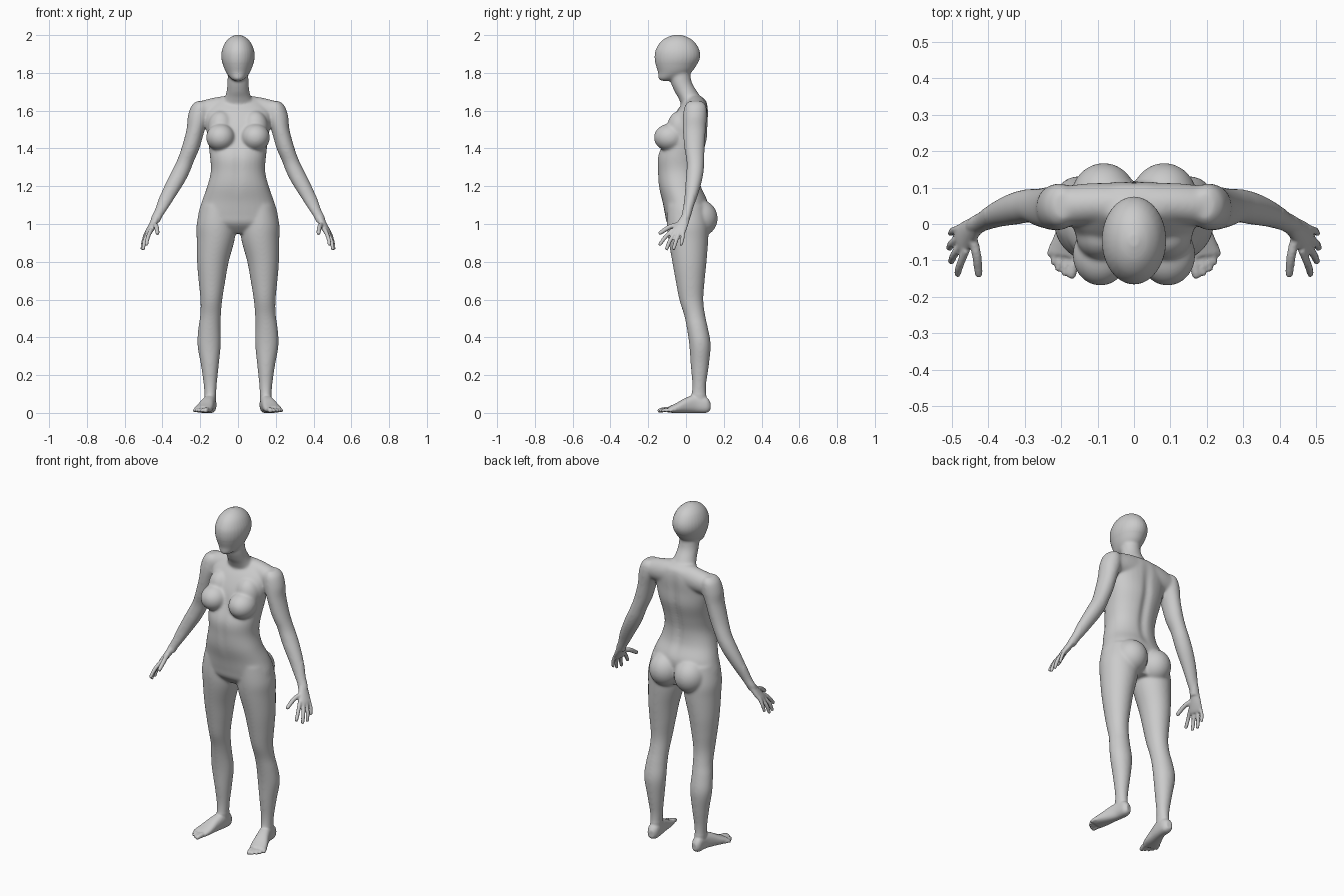
import bpy, bmesh, math
from mathutils import Vector, Matrix

bm = bmesh.new()
X, Y, Z = Vector((1, 0, 0)), Vector((0, 1, 0)), Vector((0, 0, 1))


def spline(rows, steps=5):
    """Catmull-Rom interpolation of (x, y, z, ru, rv) rows."""
    out = []
    for i in range(len(rows) - 1):
        a, b, c, d = (rows[min(max(k, 0), len(rows) - 1)] for k in (i - 1, i, i + 1, i + 2))
        for s in range(steps):
            t = s / steps
            out.append([0.5 * (2 * q + (r - p) * t + (2 * p - 5 * q + 4 * r - w) * t * t
                               + (3 * q - p - 3 * r + w) * t ** 3)
                        for p, q, r, w in zip(a, b, c, d)])
    return out + [rows[-1]]


def loft(rows, u=X, v=Y, side=1, n=2.0, seg=32):
    """Closed tube through elliptical sections spanned by u and v."""
    rings = []
    for x, y, z, ru, rv in spline(rows):
        ring = []
        for k in range(seg):
            a = 2 * math.pi * k / seg
            c, s = math.cos(a), math.sin(a)
            c = math.copysign(abs(c) ** (2 / n), c)
            s = math.copysign(abs(s) ** (2 / n), s)
            p = Vector((x, y, z)) + u * (ru * c) + v * (rv * s)
            ring.append(bm.verts.new((p.x * side, p.y, p.z)))
        rings.append(ring)
    for r0, r1 in zip(rings, rings[1:]):
        for k in range(seg):
            j = (k + 1) % seg
            bm.faces.new((r0[k], r0[j], r1[j], r1[k]))
    bm.faces.new(rings[0][::-1])
    bm.faces.new(rings[-1])


def ball(c, r, side):
    m = Matrix.Translation((c[0] * side, c[1], c[2])) @ Matrix.Diagonal((*r, 1))
    bmesh.ops.create_uvsphere(bm, u_segments=32, v_segments=20, radius=1, matrix=m)


def digit(a, b, c, r, side):
    """Finger or toe: base, middle joint, tip."""
    a, b, c = Vector(a), Vector(b), Vector(c)
    d = (c - a).normalized()
    u = d.cross(X if abs(d.x) < 0.7 else Y).normalized()
    end = c + d * r * 0.5
    loft([(*a, r, r), (*b, r, r), (*c, r * .85, r * .85), (*end, r * .4, r * .4)],
         u, d.cross(u), side, seg=12)


# Head and neck
loft([(0, -.105, 1.757, .015, .025), (0, -.097, 1.768, .036, .05), (0, -.062, 1.8, .062, .086),
      (0, -.052, 1.84, .079, .108), (0, -.046, 1.88, .088, .12), (0, -.045, 1.92, .085, .116),
      (0, -.045, 1.96, .068, .093), (0, -.045, 1.987, .042, .058), (0, -.045, 2.001, .012, .016)])
loft([(0, .04, 1.62, .09, .06), (0, .018, 1.67, .07, .06), (0, 0, 1.7, .061, .06),
      (0, -.025, 1.75, .056, .056), (0, -.035, 1.81, .054, .056)])

# Torso
loft([(0, .02, .95, .1, .07), (0, .0, 1.0, .2, .098), (0, 0, 1.05, .211, .111),
      (0, -.005, 1.12, .191, .12), (0, -.032, 1.2, .163, .113), (0, -.038, 1.28, .144, .113),
      (0, -.03, 1.36, .149, .12), (0, 0, 1.45, .16, .113), (0, .015, 1.53, .172, .101),
      (0, .035, 1.6, .172, .083), (0, .05, 1.65, .13, .058), (0, .045, 1.675, .08, .035)], n=2.2)

for s in (1, -1):
    # Shoulder bar, breast, buttock
    loft([(-.01, .05, 1.615, .06, .07), (.1, .055, 1.605, .058, .069),
          (.19, .05, 1.595, .054, .058), (.225, .05, 1.59, .04, .04)], Y, Z, s)
    ball((.092, -.085, 1.458), (.077, .085, .073), s)
    ball((.09, -.03, 1.51), (.07, .07, .09), s)
    ball((.083, .068, 1.03), (.092, .1, .1), s)

    # Leg
    loft([(.112, 0, 1.1, .085, .1), (.116, .008, 1.0, .103, .11), (.118, .012, .92, .101, .106),
          (.133, .018, .8, .084, .091), (.138, .022, .7, .071, .077), (.141, .028, .6, .058, .064),
          (.145, .045, .52, .055, .056), (.151, .06, .45, .059, .056), (.153, .074, .36, .062, .057),
          (.149, .073, .25, .047, .048), (.147, .07, .15, .035, .037), (.147, .068, .09, .031, .04),
          (.147, .07, .04, .03, .045)], side=s)

    # Foot and toes
    loft([(.143, .128, .035, .016, .022), (.145, .105, .042, .031, .042), (.15, .05, .048, .033, .048),
          (.163, 0, .04, .038, .04), (.178, -.05, .026, .046, .026), (.19, -.09, .017, .046, .016)],
         Vector((.976, .215, 0)), Z, s, n=2.4)
    for base, tip, r in (((.16, -.085), (.172, -.143), .014), ((.182, -.085), (.191, -.138), .01),
                         ((.197, -.08), (.209, -.125), .01), ((.21, -.07), (.222, -.107), .01),
                         ((.22, -.055), (.232, -.085), .01)):
        mid = ((base[0] + tip[0]) / 2, (base[1] + tip[1]) / 2)
        digit((*base, .016), (*mid, .017), (*tip, .012), r, s)

    # Arm
    loft([(.195, .05, 1.65, .025, .035), (.2, .05, 1.625, .047, .057), (.208, .047, 1.57, .058, .064),
          (.224, .044, 1.5, .049, .061), (.252, .045, 1.4, .048, .054), (.28, .05, 1.33, .046, .047),
          (.302, .048, 1.28, .049, .046), (.332, .04, 1.22, .049, .043), (.37, .027, 1.15, .043, .035),
          (.405, .01, 1.08, .033, .027), (.428, 0, 1.04, .029, .025), (.44, -.01, 1.01, .025, .025)],
         side=s)

    # Palm, fingers, thumb
    u = Vector((.29, .957, 0))
    v = Vector((.46, -.45, -.9)).cross(u).normalized()
    loft([(.432, -.003, 1.035, .025, .02), (.455, -.025, .99, .036, .018),
          (.473, -.044, .957, .042, .015), (.48, -.05, .943, .035, .01)], u, v, s)
    digit((.46, -.07, .97), (.477, -.11, .93), (.485, -.138, .892), .011, s)
    digit((.472, -.055, .96), (.494, -.085, .912), (.502, -.103, .868), .011, s)
    digit((.478, -.035, .96), (.5, -.053, .91), (.507, -.066, .868), .011, s)
    digit((.478, -.012, .97), (.497, -.018, .925), (.503, -.026, .89), .01, s)
    digit((.445, -.03, 1.0), (.432, -.085, .985), (.426, -.138, .952), .013, s)

bmesh.ops.recalc_face_normals(bm, faces=bm.faces)
mesh = bpy.data.meshes.new("body")
bm.to_mesh(mesh)
bm.free()
body = bpy.data.objects.new("body", mesh)
bpy.context.collection.objects.link(body)
bpy.context.view_layer.objects.active = body
body.select_set(True)

# Fuse all parts into one skin
fuse = body.modifiers.new("fuse", 'REMESH')
fuse.mode = 'VOXEL'
fuse.voxel_size = .005
bpy.ops.object.modifier_apply(modifier=fuse.name)

# Shallow grooves along the spine and belly midline
for p in body.data.vertices:
    x, y, z = p.co
    fall = math.exp(-(x / .022) ** 2)
    if y > .03 and 1.1 < z < 1.66:
        p.co.y -= .014 * fall * math.sin(math.pi * (z - 1.1) / .56)
    elif y < -.06 and 1.15 < z < 1.5:
        p.co.y += .006 * fall * math.sin(math.pi * (z - 1.15) / .35)

# Blend the joins, sparing hands, feet and head
group = body.vertex_groups.new(name="blend")
soft, fine = [], []
for p in body.data.vertices:
    small = abs(p.co.x) > .41 or p.co.z < .1 or p.co.z > 1.85
    (fine if small else soft).append(p.index)
group.add(soft, 1.0, 'REPLACE')
group.add(fine, .12, 'REPLACE')
blend = body.modifiers.new("blend", 'SMOOTH')
blend.factor = .5
blend.iterations = 36
blend.vertex_group = group.name
bpy.ops.object.modifier_apply(modifier=blend.name)
bpy.ops.object.shade_smooth()
